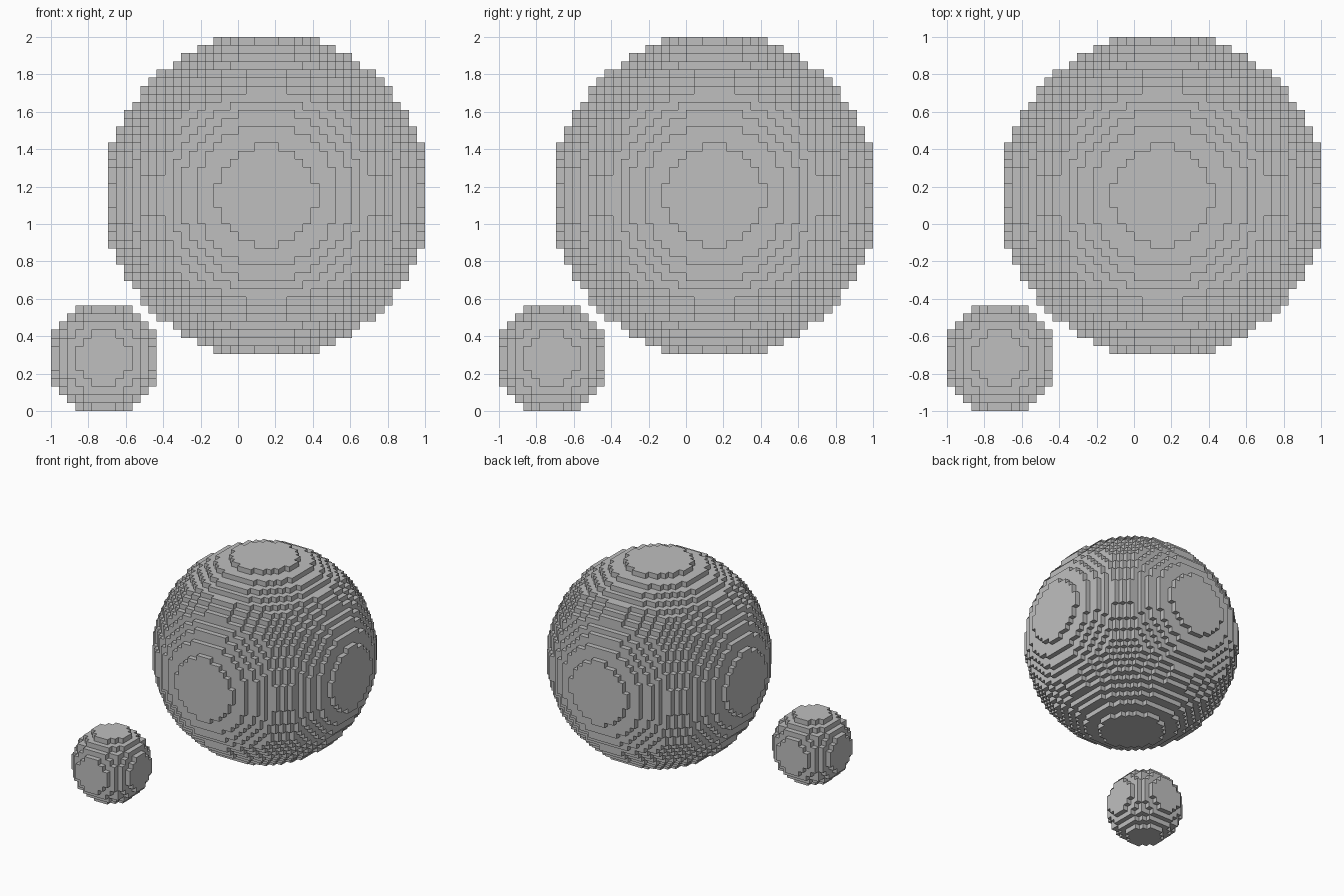
import bpy
import bmesh
from itertools import product
from mathutils import Vector

cube = bpy.data.objects.get("Cube")
if cube:
    bpy.data.objects.remove(cube, do_unlink=True)

VOXEL = 2 / 46

# Single grey material
grey = bpy.data.materials.new("plain_grey")
grey.use_nodes = True
colour = (0.52, 0.52, 0.52, 1)
grey.diffuse_color = colour
grey.node_tree.nodes["Principled BSDF"].inputs["Base Color"].default_value = colour


def block_sphere(name, radius, centre):
    """Sphere of unit blocks, keeping only the exposed block faces."""
    def filled(cell):
        return cell.length_squared < radius * radius - 0.5

    bm = bmesh.new()
    span = range(-radius, radius + 1)
    for cell in map(Vector, product(span, repeat=3)):
        if not filled(cell):
            continue
        for axis, sign in product(range(3), (-1, 1)):
            normal = Vector((0, 0, 0))
            normal[axis] = sign
            if filled(cell + normal):
                continue
            # Two in-plane directions, ordered so the face points outwards
            u = Vector((normal.y, normal.z, normal.x))
            v = normal.cross(u)
            corners = (-u - v, u - v, u + v, v - u)
            bm.faces.new([bm.verts.new((cell + (normal + c) / 2) * VOXEL) for c in corners])
    bmesh.ops.remove_doubles(bm, verts=bm.verts, dist=VOXEL / 10)

    mesh = bpy.data.meshes.new(name)
    bm.to_mesh(mesh)
    bm.free()
    mesh.materials.append(grey)
    obj = bpy.data.objects.new(name, mesh)
    obj.location = centre
    bpy.context.collection.objects.link(obj)


# Both spheres sit on one diagonal, in opposite corners of the bounding cube
small = 6.5 * VOXEL
large = 19.5 * VOXEL
block_sphere("small_block_sphere", 7, (small - 1, small - 1, small))
block_sphere("large_block_sphere", 20, (1 - large, 1 - large, 2 - large))
